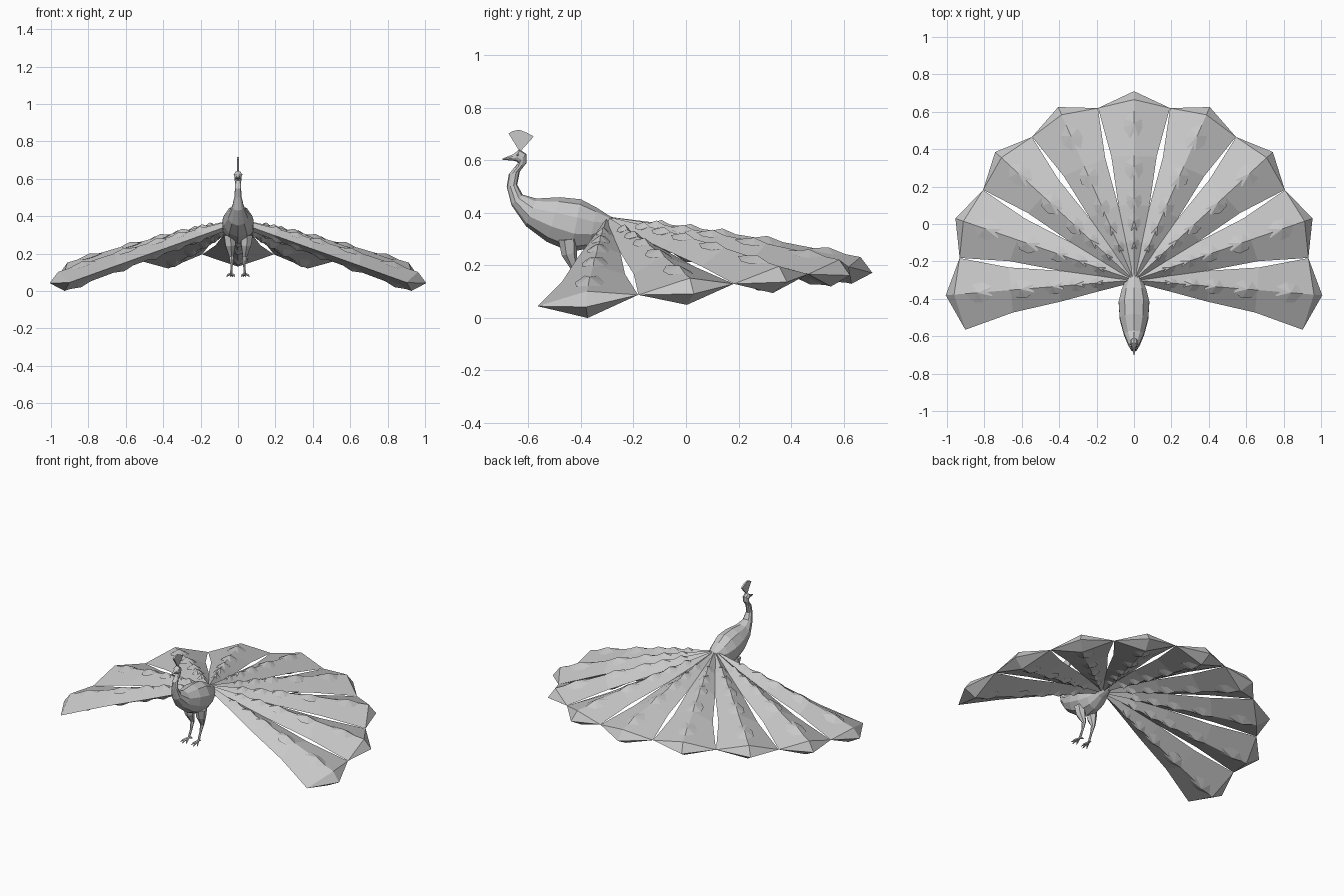
import bpy, bmesh, math
from mathutils import Vector

if "Cube" in bpy.data.objects:
    bpy.data.objects.remove(bpy.data.objects["Cube"])

grey = bpy.data.materials.new("plumage_grey")
grey.diffuse_color = (0.58, 0.58, 0.58, 1)
grey.use_nodes = True
grey.node_tree.nodes["Principled BSDF"].inputs["Base Color"].default_value = grey.diffuse_color


def finish(name, bm):
    bmesh.ops.recalc_face_normals(bm, faces=bm.faces)
    me = bpy.data.meshes.new(name)
    bm.to_mesh(me)
    bm.free()
    me.materials.append(grey)
    ob = bpy.data.objects.new(name, me)
    bpy.context.collection.objects.link(ob)
    return ob


def loft(bm, rings):
    """Skin a list of equal-length point rings and cap both ends."""
    vs = [[bm.verts.new(p) for p in r] for r in rings]
    n = len(vs[0])
    for a, b in zip(vs, vs[1:]):
        for i in range(n):
            bm.faces.new((a[i], a[(i + 1) % n], b[(i + 1) % n], b[i]))
    bm.faces.new(vs[0])
    bm.faces.new(vs[-1])
    return vs


def limb(bm, pts, radii, n=6):
    """Tapered tube through a few points."""
    pts = [Vector(p) for p in pts]
    rings = []
    for i, (p, r) in enumerate(zip(pts, radii)):
        d = (pts[min(i + 1, len(pts) - 1)] - pts[max(i - 1, 0)]).normalized()
        u = d.cross(Vector((1, 0.13, 0.07))).normalized()
        v = d.cross(u)
        rings.append([p + r * (math.cos(t) * u + math.sin(t) * v)
                      for t in (2 * math.pi * k / n for k in range(n))])
    loft(bm, rings)


# Body, neck and head: (front y, z), (back y, z), half width
stations = [
    (-.700, .602, -.699, .607, .003), (-.662, .600, -.657, .624, .011),
    (-.645, .596, -.635, .643, .021), (-.640, .590, -.608, .625, .020),
    (-.655, .572, -.608, .590, .017), (-.675, .547, -.633, .558, .017),
    (-.683, .500, -.643, .507, .020), (-.665, .430, -.622, .470, .032),
    (-.610, .350, -.570, .455, .056), (-.530, .290, -.480, .460, .080),
    (-.440, .252, -.400, .452, .086), (-.370, .265, -.340, .420, .070),
    (-.300, .310, -.290, .388, .045), (-.220, .338, -.220, .362, .012)]
rings = []
for fy, fz, by, bz, w in stations:
    f, b = Vector((0, fy, fz)), Vector((0, by, bz))
    c, h = (f + b) / 2, (b - f) / 2
    rings.append([c + h * math.cos(t) + Vector((w * math.sin(t), 0, 0))
                  for t in (2 * math.pi * k / 10 for k in range(10))])
bm = bmesh.new()
loft(bm, rings)
finish("body", bm)

# Crest: thin stem opening into a fan plate
bm = bmesh.new()
outline = [(-.636, .638), (-.676, .703), (-.660, .712), (-.635, .717),
           (-.605, .705), (-.580, .691), (-.628, .638)]
loft(bm, [[(x, y, z) for y, z in outline] for x in (-.005, .005)])
finish("crest", bm)

# Eyes
for s, side in ((-1, "left"), (1, "right")):
    bm = bmesh.new()
    bmesh.ops.create_icosphere(bm, subdivisions=1, radius=.005)
    bmesh.ops.translate(bm, vec=(s * .019, -.642, .622), verts=bm.verts)
    finish(side + "_eye", bm)

# Legs with three front toes and one hind toe
for s, side in ((-1, "left"), (1, "right")):
    bm = bmesh.new()
    limb(bm, [(s * .045, -.45, .30), (s * .042, -.445, .245), (s * .036, -.425, .185),
              (s * .034, -.44, .14), (s * .036, -.465, .088)],
         [.036, .030, .013, .007, .007])
    for dx, dy in ((-.018, -.05), (.004, -.062), (.025, -.048), (-.006, .03)):
        limb(bm, [(s * .036, -.465, .092), (s * (.036 + dx * .6), -.465 + dy * .6, .087),
                  (s * (.036 + dx), -.465 + dy, .077)], [.007, .006, .002], 5)
    finish(side + "_leg", bm)

# Tail fan
STEP = math.radians(23.65)
ROOT_Y, ROOT_Z = -.30, .367
corner_z = [.195, .195, .167, .130, .088, .045]   # feather corners, centre outwards
bottom_z = [.130, .120, .095, .050, .000]         # keel end of each feather


def feather(index, sign):
    a = index * STEP
    radial = Vector((sign * math.sin(a), math.cos(a), 0))
    across = Vector((sign * math.cos(a), -math.sin(a), 0))

    def at(r, w, z):
        return Vector((0, ROOT_Y, z)) + radial * r + across * w

    zb = bottom_z[index]
    zt = zb + .102
    zi, zo = corner_z[index], corner_z[index + 1]

    def ridge(r):
        return .386 + (zt - .386) * r / .965 + .012 * math.sin(math.pi * r / .965)

    def keel(r):
        return .345 + (zb - .345) * r / .93

    # Diamond section: inner corner, ridge, outer corner, keel
    bm = bmesh.new()
    rings = []
    for r, w, rt, rb in ((.02, .015, .02, .02), (.20, .046, .20, .20),
                         (.40, .083, .40, .40), (.66, .121, .66, .66),
                         (.92, .192, .965, .93)):
        k = r / .92
        rings.append([at(r, -w, ROOT_Z + (zi - ROOT_Z) * k), at(rt, 0, ridge(rt)),
                      at(r, w, ROOT_Z + (zo - ROOT_Z) * k), at(rb, 0, keel(rb))])
    vs = loft(bm, rings)
    bmesh.ops.delete(bm, geom=[bm.faces.get(vs[-1])], context='FACES_ONLY')
    tip = bm.verts.new(at(1.01, 0, zb + .042))
    for i in range(4):
        bm.faces.new((vs[-1][i], vs[-1][(i + 1) % 4], tip))
    label = ("centre" if index == 0 else "right" if sign > 0 else "left") + "_%d" % index
    finish("tail_feather_" + label, bm)

    # Raised eye spots along the ridge and the keel
    bm = bmesh.new()
    shape = [(1, 0), (.45, .9), (-.25, 1), (-.9, .45),
             (-.9, -.45), (-.25, -1), (.45, -.9)]
    for r, size in ((.83, .056), (.60, .050), (.43, .042), (.31, .036), (.20, .028)):
        for line, up in ((ridge, 1), (keel, -1)):
            rim = [bm.verts.new(at(r + p * size * 1.35, q * size,
                                   line(r + p * size * 1.35) - up * .017 * abs(q)))
                   for p, q in shape]
            top = bm.verts.new(at(r + size * .2, 0, line(r + size * .2) + up * .013))
            for i in range(len(rim)):
                bm.faces.new((rim[i], rim[(i + 1) % len(rim)], top))
            bm.faces.new(rim)
    finish("eye_spots_" + label, bm)


feather(0, 1)
for i in range(1, 5):
    for s in (-1, 1):
        feather(i, s)
